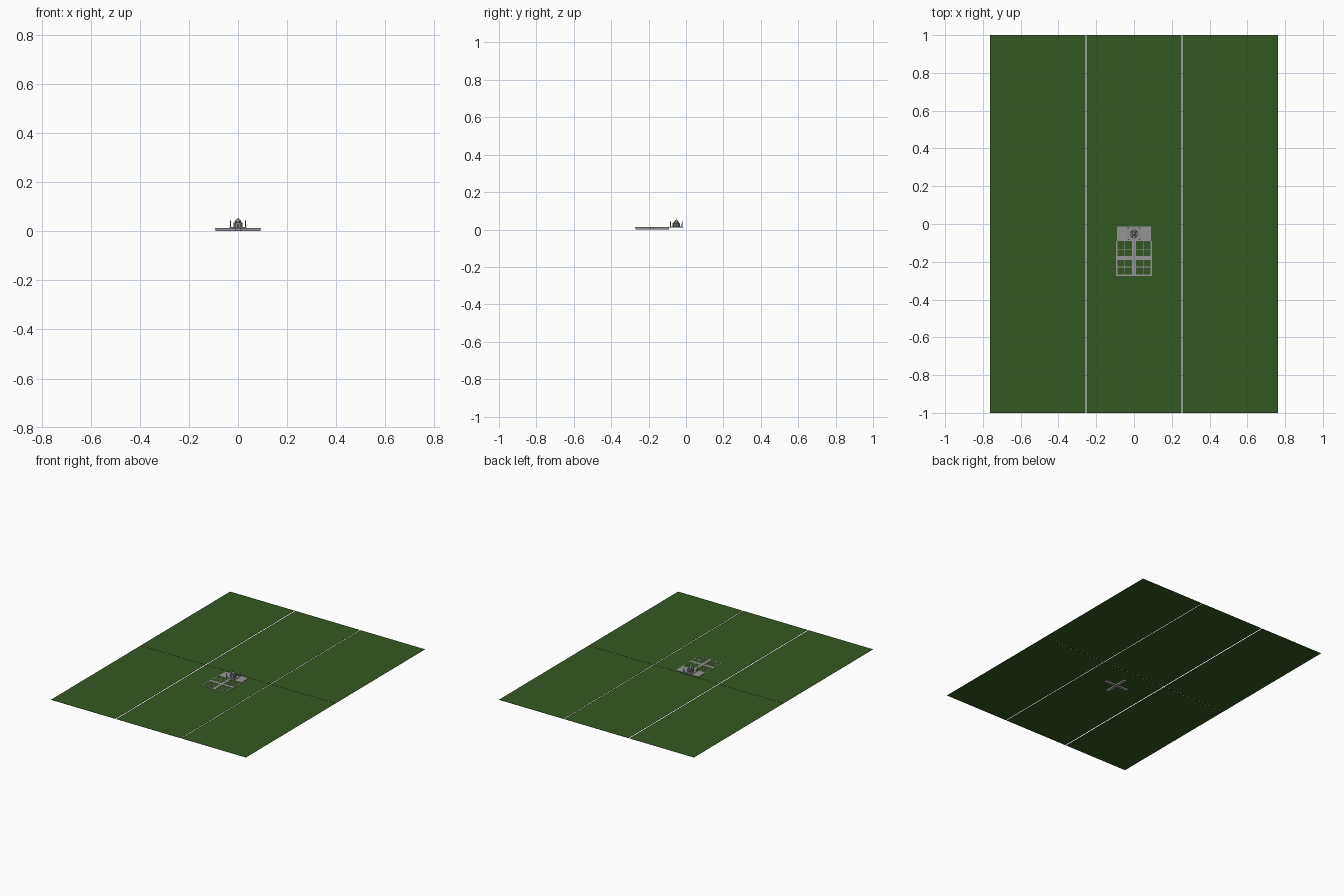
import bpy, bmesh, math

if "Cube" in bpy.data.objects:
    bpy.data.objects.remove(bpy.data.objects["Cube"])

def material(name, rgb):
    m = bpy.data.materials.new(name)
    m.diffuse_color = (*rgb, 1)
    m.use_nodes = True
    m.node_tree.nodes["Principled BSDF"].inputs["Base Color"].default_value = m.diffuse_color
    return m

GRASS = material("grass green", (0.036, 0.097, 0.017))
STONE = material("grey stone", (0.30, 0.30, 0.30))
MARBLE = material("building grey", (0.27, 0.27, 0.28))
SHADE = material("dark recess", (0.07, 0.07, 0.075))

def finish(name, bm, mat, smooth=False):
    bmesh.ops.recalc_face_normals(bm, faces=bm.faces)
    me = bpy.data.meshes.new(name)
    bm.to_mesh(me)
    bm.free()
    ob = bpy.data.objects.new(name, me)
    bpy.context.collection.objects.link(ob)
    me.materials.append(mat)
    if smooth:
        bpy.ops.object.select_all(action='DESELECT')
        ob.select_set(True)
        bpy.context.view_layer.objects.active = ob
        bpy.ops.object.shade_smooth_by_angle(angle=math.radians(40))
    return ob

def box(name, x0, x1, y0, y1, z0, z1, mat):
    bm = bmesh.new()
    bmesh.ops.create_cube(bm, size=1)
    for v in bm.verts:
        v.co = (x1 if v.co.x > 0 else x0, y1 if v.co.y > 0 else y0, z1 if v.co.z > 0 else z0)
    return finish(name, bm, mat)

def prism(name, pts, depth, mat):
    """Extrude a closed outline by a vector."""
    bm = bmesh.new()
    f = bm.faces.new([bm.verts.new(p) for p in pts])
    r = bmesh.ops.extrude_face_region(bm, geom=[f])
    bmesh.ops.translate(bm, vec=depth, verts=[g for g in r["geom"] if isinstance(g, bmesh.types.BMVert)])
    return finish(name, bm, mat)

def lathe(name, x, y, z, profile, mat, n=16):
    bm = bmesh.new()
    rings = [[bm.verts.new((x + r * math.cos(math.tau * i / n), y + r * math.sin(math.tau * i / n), z + h))
              for i in range(n)] for r, h in profile]
    for a, b in zip(rings, rings[1:]):
        for i in range(n):
            bm.faces.new((a[i], a[(i + 1) % n], b[(i + 1) % n], b[i]))
    bm.faces.new(rings[0])
    bm.faces.new(rings[-1])
    return finish(name, bm, mat, True)

G = 0.012                 # lawn level
CY = -0.052               # centre of the building

# Lawn: three by two large tiles with narrow gaps
for i, (x0, x1) in enumerate(((-0.762, -0.258), (-0.251, 0.252), (0.257, 0.762))):
    for j, (y0, y1) in enumerate(((-1, -0.001), (0.001, 1))):
        box(f"lawn_{i}_{j}", x0, x1, y0, y1, G - 0.001, G, GRASS)

# Garden: sunken cross channels, border and thin paths
GX, GY0, GY1 = 0.091, -0.271, -0.09
GM = (GY0 + GY1) / 2
box("long_channel", -0.010, 0.010, GY0, GY1, 0, G + 0.0015, STONE)
box("cross_channel", -GX, GX, GM - 0.010, GM + 0.010, 0, G + 0.0015, STONE)
for s in (-1, 1):
    box("garden_side_border", s * GX - 0.003, s * GX + 0.003, GY0, GY1, G, G + 0.0015, STONE)
    box("garden_side_path", s * 0.05 - 0.0015, s * 0.05 + 0.0015, GY0, GY1, G, G + 0.001, STONE)
    y = GM + s * 0.047
    box("garden_cross_path", -GX, GX, y - 0.0015, y + 0.0015, G, G + 0.001, STONE)
box("garden_front_border", -GX - 0.003, GX + 0.003, GY0 - 0.003, GY0 + 0.003, G, G + 0.0015, STONE)

# Terrace and plinth
box("terrace", -0.089, 0.089, -0.091, -0.013, G, G + 0.002, STONE)
P = G + 0.005
box("plinth", -0.034, 0.034, CY - 0.034, CY + 0.034, G, P, MARBLE)

# Main hall with chamfered corners
a, c = 0.018, 0.012
outline = [(a, -c), (a, c), (c, a), (-c, a), (-a, c), (-a, -c), (-c, -a), (c, -a)]
prism("main_hall", [(x, CY + y, P) for x, y in outline], (0, 0, 0.016), MARBLE)
T = P + 0.016

# Raised portals and pointed arch recesses on the four sides
def arch(w, h):
    return [(-w, 0), (w, 0), (w, h * 0.6), (w * 0.6, h * 0.85), (0, h), (-w * 0.6, h * 0.85), (-w, h * 0.6)]

for k in range(4):
    d = (math.sin(math.pi / 2 * k), -math.cos(math.pi / 2 * k))
    t = (-d[1], d[0])
    def place(u, out, z):
        return (d[0] * out + t[0] * u, CY + d[1] * out + t[1] * u, z)
    def panel(name, pts, out, depth, mat):
        prism(name, [place(u, out, P + z) for u, z in pts], (d[0] * depth, d[1] * depth, 0), mat)
    panel("portal", [(-0.006, 0), (0.006, 0), (0.006, 0.018), (-0.006, 0.018)], a - 0.002, 0.003, MARBLE)
    panel("portal_arch", arch(0.004, 0.014), a + 0.001, 0.0003, SHADE)
    for s in (-1, 1):
        for z in (0.001, 0.0085):
            panel("niche", [(s * 0.009 + u, z + h) for u, h in arch(0.0018, 0.006)], a, 0.0003, SHADE)

# Drum and onion dome with finial
lathe("main_dome", 0, CY, T, [(0.0085, 0), (0.0085, 0.005), (0.0098, 0.008), (0.0098, 0.011), (0.008, 0.0145),
      (0.005, 0.0175), (0.002, 0.0195), (0.0006, 0.0205), (0.0005, 0.025)], MARBLE, 24)

# Corner pavilions on the roof and minarets on the plinth
for sx in (-1, 1):
    for sy in (-1, 1):
        lathe("roof_pavilion", sx * 0.011, CY + sy * 0.011, T, [(0.0028, 0), (0.0028, 0.004), (0.0036, 0.0042),
              (0.0030, 0.0065), (0.0015, 0.0085), (0.0003, 0.010)], MARBLE, 12)
        lathe("minaret", sx * 0.031, CY + sy * 0.031, G, [(0.0024, 0), (0.0021, 0.010), (0.0028, 0.0103),
              (0.0028, 0.011), (0.0020, 0.011), (0.0018, 0.020), (0.0026, 0.0203), (0.0026, 0.021),
              (0.0017, 0.021), (0.0015, 0.028), (0.0024, 0.0283), (0.0024, 0.029), (0.0013, 0.029),
              (0.0013, 0.031), (0.0016, 0.0315), (0.0010, 0.0335), (0.0002, 0.035)], MARBLE, 12)
